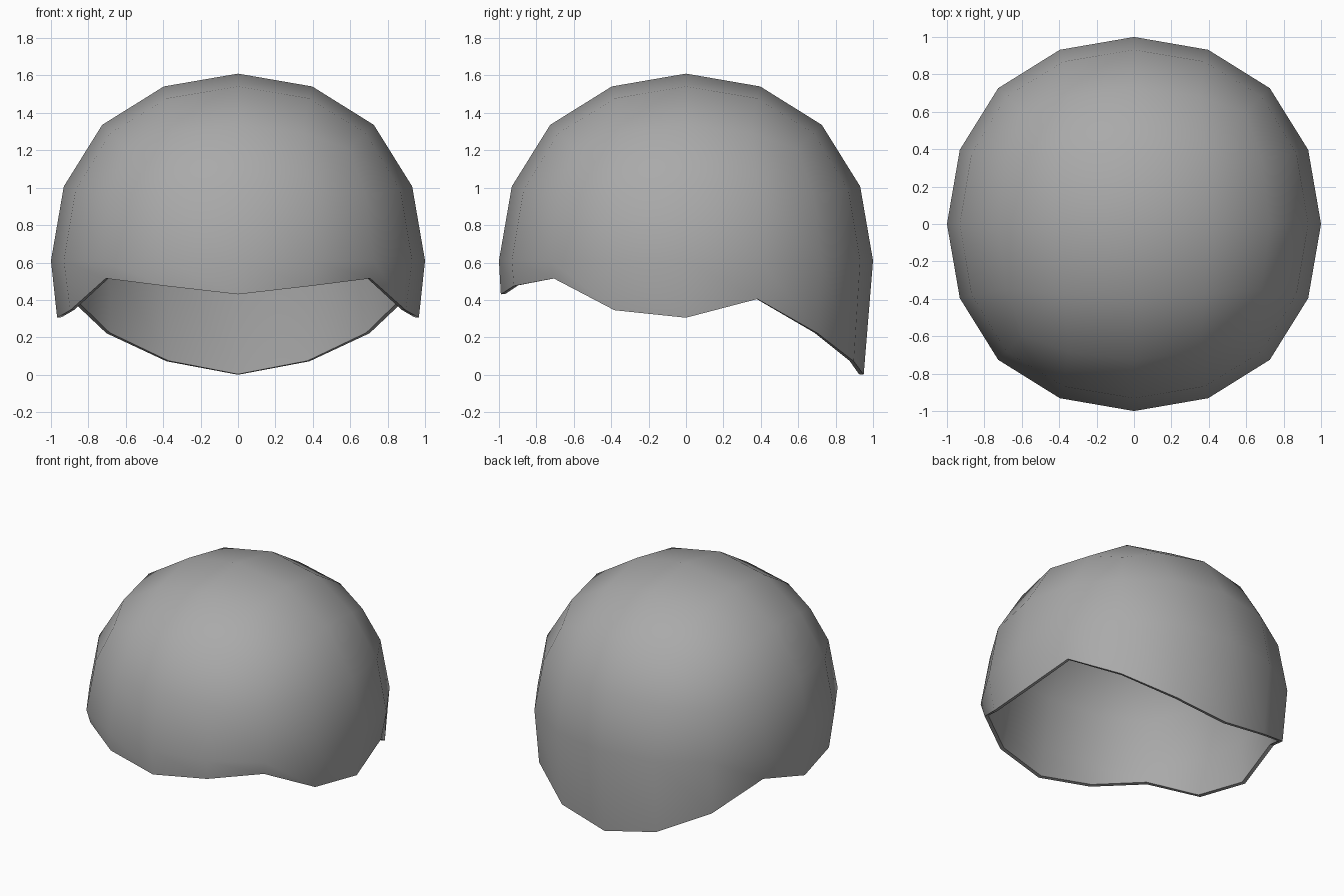
import bpy, bmesh
from math import atan2, pi, radians
from mathutils import Vector

cube = bpy.data.objects.get("Cube")
if cube:
    bpy.data.objects.remove(cube, do_unlink=True)

CENTRE = Vector((0, 0, 0.61))
# Rim height and outer radius, from the brow round to the nape
RIM = [(0.43, 0.99), (0.475, 1.0), (0.515, 1.0), (0.345, 0.975), (0.305, 0.967),
       (0.405, 0.975), (0.222, 0.995), (0.072, 0.975), (0, 0.95)]

grey = bpy.data.materials.new("shell grey")
grey.use_nodes = True
colour = (0.4, 0.4, 0.4, 1)
grey.diffuse_color = colour
grey.node_tree.nodes["Principled BSDF"].inputs["Base Color"].default_value = colour


def half_ball():
    """Upper half of a ball made from a twice subdivided cube."""
    bm = bmesh.new()
    bmesh.ops.create_cube(bm, size=2)
    mesh = bpy.data.meshes.new("ball_base")
    bm.to_mesh(mesh)
    bm.free()
    base = bpy.data.objects.new("ball_base", mesh)
    bpy.context.collection.objects.link(base)
    subsurf = base.modifiers.new("rounding", 'SUBSURF')
    subsurf.levels = subsurf.render_levels = 2
    graph = bpy.context.evaluated_depsgraph_get()
    half = bpy.data.meshes.new_from_object(base.evaluated_get(graph))
    bpy.data.objects.remove(base, do_unlink=True)
    bm = bmesh.new()
    bm.from_mesh(half)
    low = [v for v in bm.verts if v.co.z < -0.01]
    bmesh.ops.delete(bm, geom=low, context='VERTS')
    bm.to_mesh(half)
    bm.free()
    return half


def dome(bm, half, radius):
    """Add a half ball; return its equator loop, starting at the front."""
    start = len(bm.verts)
    bm.from_mesh(half)
    verts = list(bm.verts)[start:]
    equator = [v for v in verts if v.co.z < 0.01]
    scale = radius / max(v.co.z for v in verts)
    for v in verts:
        v.co = v.co * scale + CENTRE
    return sorted(equator, key=lambda v: (atan2(v.co.x, -v.co.y) + 0.01) % (2 * pi))


def rim_loop(bm, equator, inset, lift):
    """Shaped loop below the equator."""
    loop = []
    for i, v in enumerate(equator):
        height, radius = RIM[min(i, len(equator) - i)]
        out = Vector((v.co.x, v.co.y, 0)).normalized() * (radius - inset)
        loop.append(bm.verts.new((out.x, out.y, height + lift)))
    return loop


def bridge(bm, a, b):
    for i in range(len(a)):
        j = (i + 1) % len(a)
        bm.faces.new((a[i], a[j], b[j], b[i]))


# Helmet shell: outer dome, skirt with shaped rim, inner wall and hollow inside
half = half_ball()
bm = bmesh.new()
outer = dome(bm, half, 1)
inner = dome(bm, half, 0.935)
outer_rim = rim_loop(bm, outer, 0, 0)
inner_rim = rim_loop(bm, outer, 0.025, 0.003)
bridge(bm, outer, outer_rim)
bridge(bm, outer_rim, inner_rim)
bridge(bm, inner_rim, inner)
bmesh.ops.recalc_face_normals(bm, faces=bm.faces)
mesh = bpy.data.meshes.new("helmet_shell")
bm.to_mesh(mesh)
bm.free()
mesh.materials.append(grey)
shell = bpy.data.objects.new("helmet_shell", mesh)
bpy.context.collection.objects.link(shell)
bpy.ops.object.select_all(action='DESELECT')
shell.select_set(True)
bpy.context.view_layer.objects.active = shell
bpy.ops.object.shade_smooth_by_angle(angle=radians(40))
